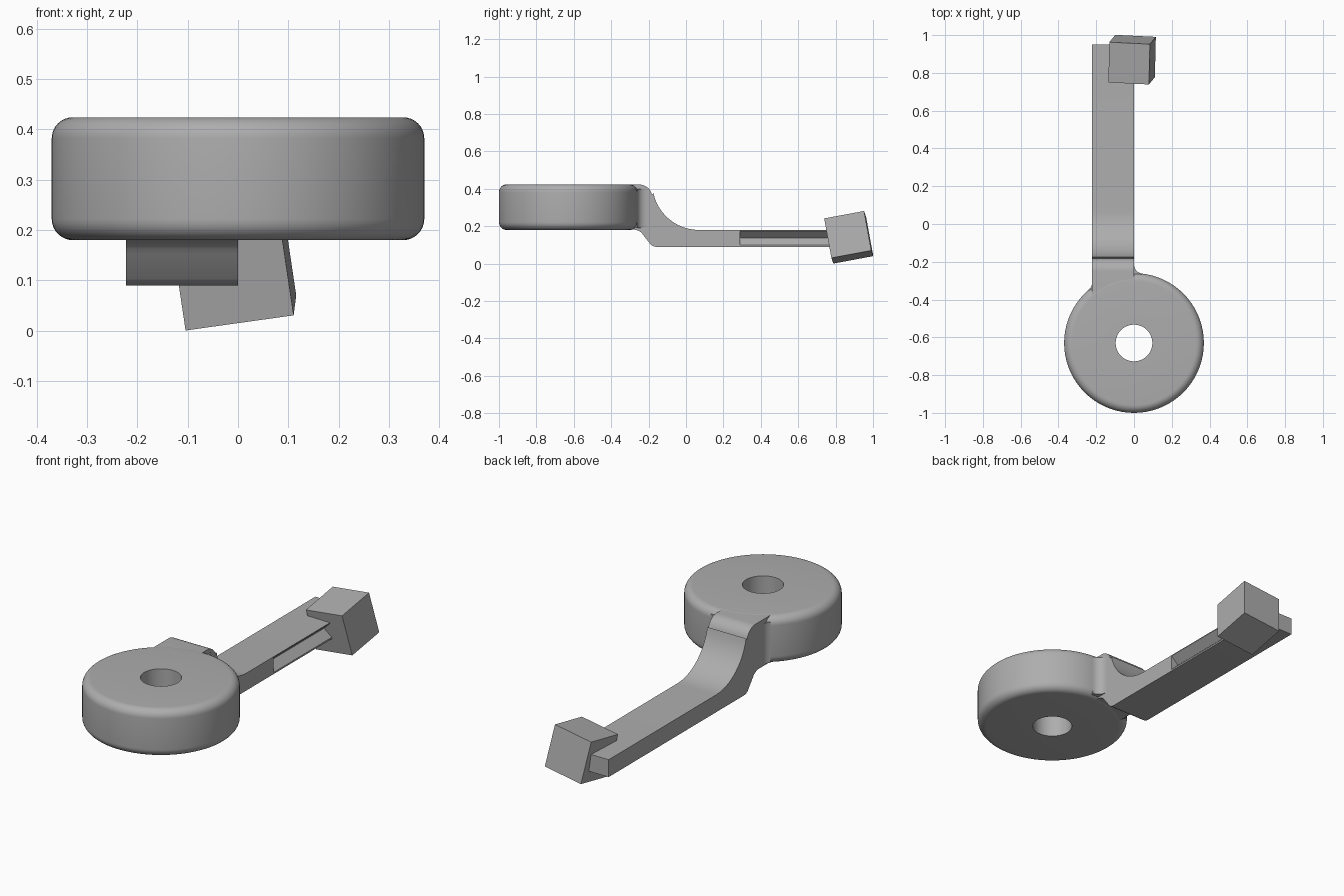
import bpy
import bmesh
from math import pi, sin, cos, sqrt, atan2, radians
from mathutils import Vector, Matrix

default = bpy.data.objects.get("Cube")
if default:
    bpy.data.objects.remove(default, do_unlink=True)

grey = bpy.data.materials.new("plain grey")
grey.use_nodes = True
colour = (0.42, 0.42, 0.42, 1)
grey.diffuse_color = colour
grey.node_tree.nodes["Principled BSDF"].inputs["Base Color"].default_value = colour


def finish(bm, name, smooth=True):
    bmesh.ops.recalc_face_normals(bm, faces=bm.faces)
    mesh = bpy.data.meshes.new(name)
    bm.to_mesh(mesh)
    bm.free()
    mesh.materials.append(grey)
    obj = bpy.data.objects.new(name, mesh)
    bpy.context.collection.objects.link(obj)
    bpy.ops.object.select_all(action='DESELECT')
    obj.select_set(True)
    bpy.context.view_layer.objects.active = obj
    if smooth:
        bpy.ops.object.shade_smooth_by_angle(angle=radians(32))
    return obj


def prism(points, offset, name, smooth=True):
    """Extrude a closed 3D outline along an offset."""
    bm = bmesh.new()
    face = bm.faces.new([bm.verts.new(p) for p in points])
    out = bmesh.ops.extrude_face_region(bm, geom=[face], use_keep_orig=True)
    moved = [v for v in out["geom"] if isinstance(v, bmesh.types.BMVert)]
    bmesh.ops.translate(bm, verts=moved, vec=offset)
    return finish(bm, name, smooth)


def arc(cx, cy, r, a0, a1, n):
    return [(cx + r * cos(a0 + (a1 - a0) * i / n),
             cy + r * sin(a0 + (a1 - a0) * i / n)) for i in range(n + 1)]


R, HOLE, CY = 0.37, 0.097, -0.63
LOW, TOP, ROUND = 0.18, 0.424, 0.042
ARM_X, ARM_W = -0.222, 0.222

# Rounded disc with a through hole
section = [(HOLE, LOW)]
section += arc(R - ROUND, LOW + ROUND, ROUND, -pi / 2, 0, 8)
section += arc(R - ROUND, TOP - ROUND, ROUND, 0, pi / 2, 8)
section += [(HOLE, TOP)]
bm = bmesh.new()
ring = [bm.verts.new((r, CY, z)) for r, z in section]
edges = [bm.edges.new((a, b)) for a, b in zip(ring, ring[1:] + ring[:1])]
bmesh.ops.spin(bm, geom=ring + edges, cent=(0, CY, 0), axis=(0, 0, 1),
               angle=2 * pi, steps=72, use_merge=False, use_duplicate=False)
bmesh.ops.remove_doubles(bm, verts=bm.verts, dist=1e-4)
finish(bm, "disc")

# Cranked arm: side profile in y and z
profile = [(-0.42, TOP - 0.001)]
profile += arc(-0.25, 0.353, 0.07, pi / 2, radians(12), 8)
profile += arc(0.07, 0.43, 0.25, radians(192), radians(270), 12)
profile += [(0.95, 0.18), (0.95, 0.09)]
profile += arc(-0.16, 0.13, 0.04, radians(270), radians(222), 5)
profile += arc(-0.28, 0.122, 0.06, radians(30), pi / 2, 5)
profile += [(-0.42, LOW + 0.001)]
arm = prism([(ARM_X, y, z) for y, z in profile], (ARM_W, 0, 0), "arm")

# V groove along the arm's inner side
cutter = prism([(0.01, 0.29, 0.185), (-0.04, 0.29, 0.137), (0.01, 0.29, 0.089)],
               (0, 0.7, 0), "groove_cutter", False)
cutter.hide_render = True
cut = arm.modifiers.new("groove", 'BOOLEAN')
cut.operation = 'DIFFERENCE'
cut.object = cutter
cut.solver = 'EXACT'
bpy.context.view_layer.objects.active = arm
bpy.ops.object.modifier_apply(modifier=cut.name)
bpy.data.objects.remove(cutter, do_unlink=True)

# Concave fillets where the arm meets the disc
r = 0.05
for name, edge, side in (("inner_fillet", 0, 1), ("outer_fillet", ARM_X, -1)):
    cx = edge + side * r
    cy = CY + sqrt((R + r) ** 2 - cx ** 2)
    start = pi if side > 0 else 0
    end = atan2(CY - cy, -cx) % (2 * pi)
    if side < 0:
        end -= 2 * pi
    curve = arc(cx, cy, r, start, end, 8)
    tx, ty = curve[-1]
    inside = [(tx * 0.93, CY + (ty - CY) * 0.93), (edge - side * 0.02, ty - 0.03),
              (edge - side * 0.02, cy)]
    prism([(x, y, LOW + 0.01) for x, y in curve + inside], (0, 0, 0.21), name)

# Tilted block at the arm's far end
bm = bmesh.new()
bmesh.ops.create_cube(bm, size=0.217)
block = finish(bm, "end_block", False)
block.location = (-0.01, 0.87, 0.141)
block.rotation_euler = (0.186, -0.139, -0.05)
